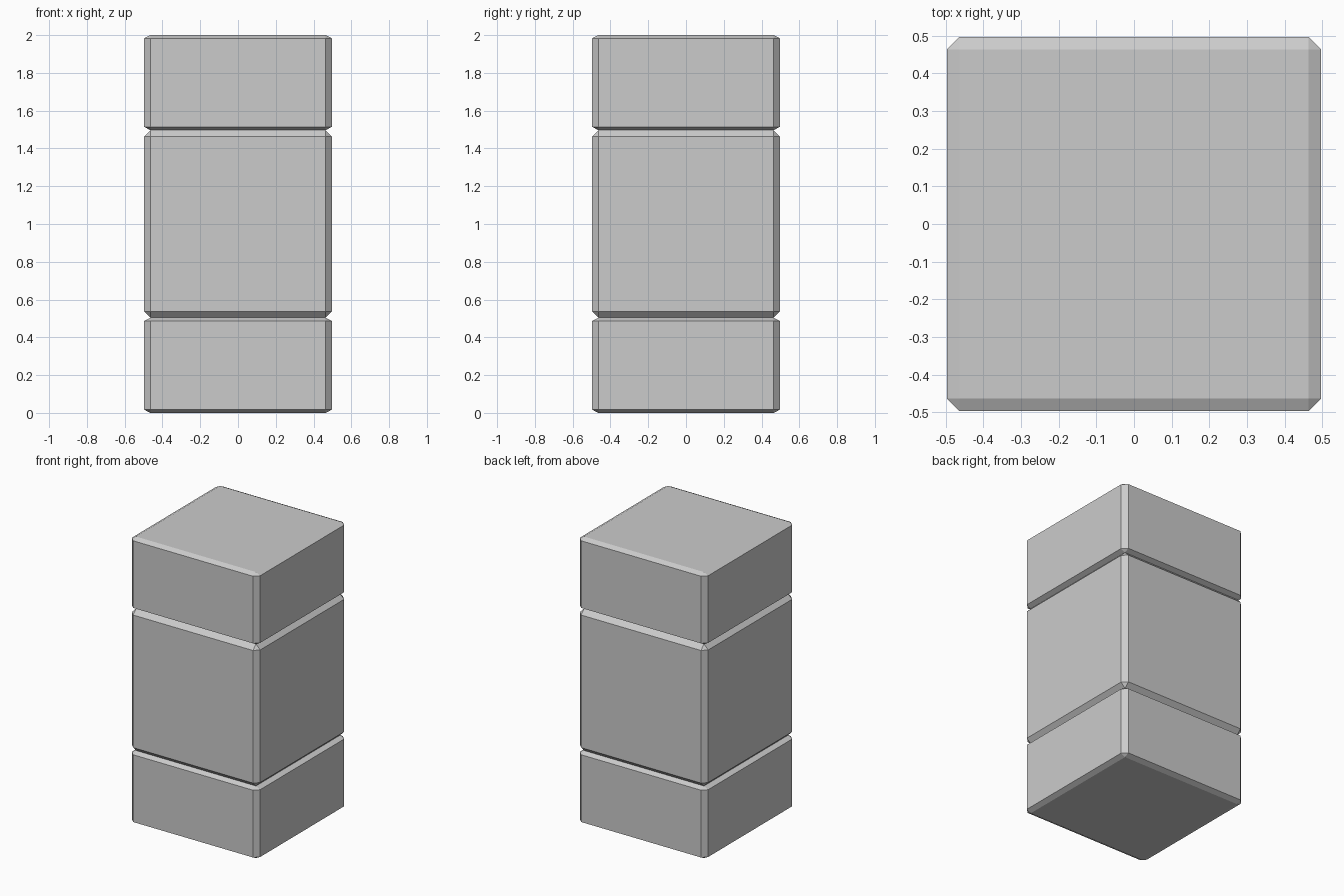
import bpy

if "Cube" in bpy.data.objects:
    bpy.data.objects.remove(bpy.data.objects["Cube"])

WIDTH = 0.993
BEVEL = 0.033


def block(name, z0, z1):
    """Chamfered cube, squashed so its chamfers flatten along with its height."""
    bpy.ops.mesh.primitive_cube_add(size=WIDTH, location=(0, 0, (z0 + z1) / 2))
    ob = bpy.context.object
    ob.name = name
    ob.scale.z = (z1 - z0) / WIDTH
    mod = ob.modifiers.new("chamfer", 'BEVEL')
    mod.width = BEVEL
    mod.segments = 1
    mod.limit_method = 'NONE'
    return ob


# Half-height slabs above and below a full cube
block("bottom_slab", 0.0, 0.504)
block("middle_cube", 0.504, 1.497)
block("top_slab", 1.497, 2.0)
